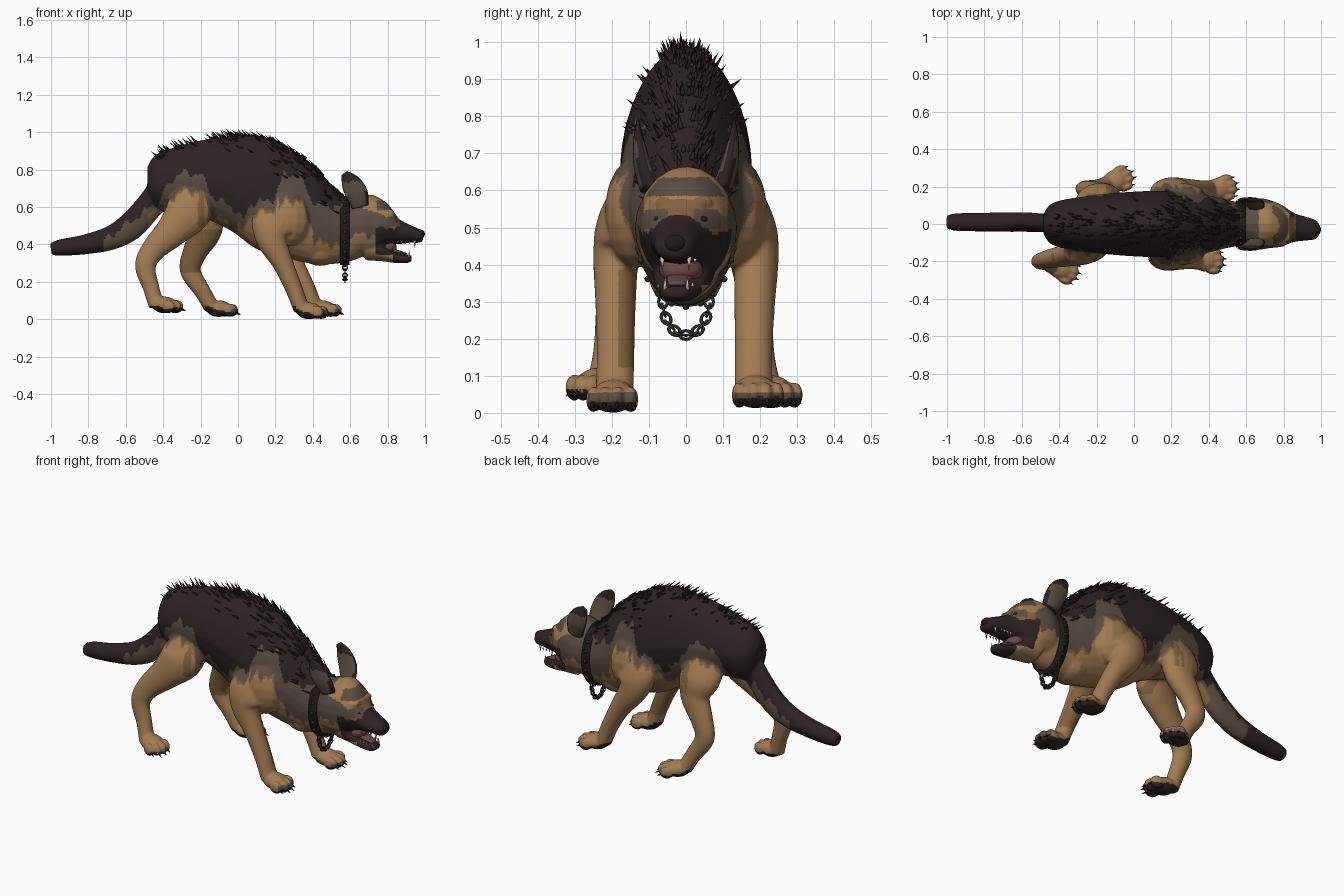
import bpy
import bmesh
import random
from math import sin, cos, pi, radians
from mathutils import Vector, Matrix

cube = bpy.data.objects.get("Cube")
if cube:
    bpy.data.objects.remove(cube, do_unlink=True)
random.seed(4)
Y, Z = Vector((0, 1, 0)), Vector((0, 0, 1))
PINCH = .17


def material(name, r, g, b):
    mat = bpy.data.materials.new(name)
    mat.use_nodes = True
    mat.diffuse_color = (r, g, b, 1)
    bsdf = next(n for n in mat.node_tree.nodes if n.type == "BSDF_PRINCIPLED")
    bsdf.inputs["Base Color"].default_value = (r, g, b, 1)
    bsdf.inputs["Roughness"].default_value = 0.8
    return mat


dark = material("dark fur", .027, .016, .017)
grey = material("grey fur", .105, .075, .055)
ochre = material("ochre fur", .22, .12, .045)
tan = material("tan fur", .36, .2, .085)
black = material("black leather", .014, .011, .011)
flesh = material("mouth flesh", .15, .065, .058)
ivory = material("ivory teeth", .6, .53, .4)
steel = material("dark steel", .03, .025, .025)
DARK, GREY, OCHRE, TAN = range(4)
coat_mats = [dark, grey, ochre, tan]


def make(name, bm, *mats):
    bmesh.ops.recalc_face_normals(bm, faces=bm.faces)
    mesh = bpy.data.meshes.new(name)
    bm.to_mesh(mesh)
    bm.free()
    for mat in mats:
        mesh.materials.append(mat)
    mesh.shade_smooth()
    obj = bpy.data.objects.new(name, mesh)
    bpy.context.scene.collection.objects.link(obj)
    return obj


def spline(points, steps=5):
    rows = [Vector(p) for p in points]
    rows = [rows[0]] + rows + [rows[-1]]
    path = []
    for a, b, c, d in zip(rows, rows[1:], rows[2:], rows[3:]):
        for k in range(steps):
            t = k / steps
            path.append((b * 2 + (c - a) * t + (a * 2 - b * 5 + c * 4 - d) * t * t
                         + (b * 3 - a - c * 3 + d) * t ** 3) * .5)
    return path + [rows[-1]]


def loft(bm, points, upright=False, sides=20, pinch=0.0):
    """Skin oval rings; each point is x, y, z, half width, half height."""
    path = spline(points)
    rings = []
    for i, p in enumerate(path):
        step = path[min(i + 1, len(path) - 1)] - path[max(i - 1, 0)]
        up = Z if upright else Vector(step[:3]).cross(Y).normalized()
        ring = []
        for k in range(sides):
            a = k * 2 * pi / sides
            width = p[3] * (1 - pinch * max(0, sin(a)))
            ring.append(bm.verts.new(Vector(p[:3]) + Y * width * cos(a) + up * p[4] * sin(a)))
        rings.append(ring)
    for lower, upper in zip(rings, rings[1:]):
        for k in range(sides):
            n = (k + 1) % sides
            bm.faces.new((lower[k], lower[n], upper[n], upper[k]))
    bm.faces.new(rings[0])
    bm.faces.new(rings[-1])
    return path


def ball(bm, loc, size, yaw=0.0):
    mat = Matrix.Translation(loc) @ Matrix.Rotation(yaw, 4, "Z") @ Matrix.Diagonal((*size, 1))
    bmesh.ops.create_uvsphere(bm, u_segments=14, v_segments=9, radius=1, matrix=mat)


def spike(bm, base, direction, radius, length):
    direction = Vector(direction).normalized()
    turn = direction.to_track_quat("Z", "Y").to_matrix().to_4x4()
    bmesh.ops.create_cone(bm, cap_ends=True, segments=5, radius1=radius, radius2=0, depth=length,
                          matrix=Matrix.Translation(Vector(base) + direction * length * .45) @ turn)


coat, claws = bmesh.new(), bmesh.new()


def paw(x, y, ground, yaw):
    yaw = radians(yaw)
    fwd, side = Vector((cos(yaw), sin(yaw), 0)), Vector((-sin(yaw), cos(yaw), 0))
    heel = Vector((x, y, ground))
    ball(coat, heel + fwd * .04 + Z * .045, (.07, .06, .045), yaw)
    for k in (-1.5, -.5, .5, 1.5):
        toe = heel + fwd * (.108 - .01 * k * k) + side * k * .034
        ball(coat, toe + Z * .036, (.04, .02, .036), yaw)
        spike(claws, toe + fwd * .03 + Z * .024, fwd - Z * .5, .007, .03)


# Torso and neck, then the skull, lower jaw and tail
torso = loft(coat, [(-.485, 0, .745, .05, .07), (-.43, 0, .735, .115, .15), (-.25, 0, .755, .15, .19),
                    (-.05, 0, .73, .17, .25), (.1, 0, .68, .177, .305), (.25, 0, .63, .175, .3),
                    (.4, 0, .56, .152, .265), (.5, 0, .505, .128, .21), (.6, 0, .475, .112, .165),
                    (.68, 0, .48, .1, .14)], upright=True, sides=28, pinch=PINCH)
loft(coat, [(.56, 0, .48, .1, .13), (.61, 0, .49, .122, .15), (.66, 0, .497, .138, .157),
            (.72, 0, .5, .13, .165),
            (.79, -.01, .505, .112, .122), (.83, -.015, .49, .09, .09), (.865, -.02, .468, .075, .066),
            (.92, -.025, .457, .064, .048), (.97, -.03, .446, .052, .037), (.99, -.03, .445, .03, .022)],
     upright=True)
loft(coat, [(.68, 0, .40, .09, .085), (.77, -.01, .365, .078, .055), (.84, -.017, .33, .058, .029),
            (.9, -.025, .322, .048, .022), (.928, -.027, .326, .03, .017)], upright=True)
loft(coat, [(-.38, 0, .71, .06, .09), (-.47, .005, .61, .05, .075), (-.57, .01, .5, .052, .075),
            (-.68, .01, .435, .052, .065), (-.82, .01, .4, .05, .053), (-.95, .01, .383, .047, .044),
            (-1, .01, .375, .035, .032)])

# Legs: each stands in its own pose of the stalking stride
loft(coat, [(.28, -.09, .68, .06, .08), (.2, -.16, .53, .075, .125), (.18, -.187, .43, .063, .085),
            (.24, -.19, .3, .055, .056), (.3, -.19, .16, .051, .046), (.34, -.193, .05, .052, .042)])
paw(.34, -.193, 0, -4)
loft(coat, [(.28, .09, .68, .06, .08), (.21, .16, .53, .075, .125), (.21, .187, .43, .063, .085),
            (.3, .185, .29, .055, .056), (.37, .182, .16, .051, .046), (.41, .183, .06, .052, .042)])
paw(.41, .182, .012, 8)
loft(coat, [(-.25, -.08, .71, .06, .1), (-.26, -.135, .59, .075, .125), (-.35, -.165, .475, .062, .09),
            (-.45, -.185, .375, .05, .066), (-.495, -.2, .285, .043, .056), (-.465, -.21, .17, .04, .044),
            (-.435, -.225, .07, .045, .042)])
paw(-.43, -.22, .032, -24)
loft(coat, [(-.22, .08, .71, .06, .1), (-.19, .135, .59, .075, .12), (-.175, .16, .475, .062, .09),
            (-.23, .18, .36, .05, .066), (-.255, .19, .26, .043, .056), (-.19, .2, .15, .04, .044),
            (-.14, .215, .06, .045, .042)])
paw(-.14, .215, .012, 20)

# Shoulder muscle, breastbone and brows
for s in (-1, 1):
    ball(coat, (.26, s * .135, .54), (.13, .085, .15))
    ball(coat, (.81, s * .05 - .013, .568), (.03, .035, .018))
ball(coat, (.44, 0, .36), (.1, .1, .075))

# Fuse the skin into one organic surface
rough = make("rough_skin", coat)
fuse = rough.modifiers.new("fuse", "REMESH")
fuse.mode, fuse.voxel_size = "VOXEL", .0085
soften = rough.modifiers.new("soften", "SMOOTH")
soften.factor, soften.iterations = .5, 2
bpy.context.view_layer.update()
skin = bpy.data.meshes.new_from_object(rough.evaluated_get(bpy.context.evaluated_depsgraph_get()))
bpy.data.objects.remove(rough, do_unlink=True)

# Lower edge of the dark saddle along the body: x, z
saddle = [(-.6, .56), (-.43, .62), (-.36, .74), (-.31, .78), (-.2, .78), (-.14, .66), (-.03, .6),
          (.03, .53), (.07, .62), (.19, .64), (.25, .78), (.34, .76), (.4, .62), (.55, .6), (.7, .55)]


def saddle_edge(x):
    for (a, za), (b, zb) in zip(saddle, saddle[1:]):
        if a <= x <= b:
            return za + (zb - za) * (x - a) / (b - a)
    return .56


def face_colour(x, y, z, ragged):
    if x < .83 and (z < .345 or x < .735 and z < .45 + ragged):   # chin and throat
        return TAN
    if x > .865 or z < .49 + ragged / 2 and x > .735:             # muzzle mask and lips
        return DARK
    if x > .8 and .5 < z < .55 and abs(y + .015) > .035:          # eye sockets
        return GREY
    if x > .74 and .585 < z < .635 or x < .665 or abs(y) > .113:  # brow band and ruff
        return GREY
    return OCHRE if x > .83 or z < .53 else TAN


def coat_colour(p, n):
    x, y, z = p
    ragged = .014 * sin(x * 60) + .01 * sin(x * 131 + y * 40)
    if z < .07 and n.z < -.2:                        # paw pads
        return DARK
    if z < .055 and n.x > .3:                        # toe tips
        return GREY
    if x < -.48 and abs(y) < .08:                    # tail
        return GREY if x > -.72 and z < .93 + .71 * x + ragged else DARK
    if x > .6:
        return face_colour(x, y, z, ragged)
    if .12 < z < .44 and y < 0 < x and abs(y) > .12 and n.y > .1:   # inner foreleg
        return OCHRE
    if .25 < z < .48 and x < 0 < y and n.y < -.3:    # inner far thigh
        return OCHRE
    along = x - (.06 if y > 0 and x < 0 else 0)
    edge = saddle_edge(along) + ragged
    depth = .2 if x > .4 else .13 if x > .22 else .05 if x > 0 else .09
    if z > edge:
        return DARK
    if z > edge - depth and abs(y) > .04:
        return GREY
    front_thigh = -.21 < along + ragged < -.16 and z > .5
    return OCHRE if front_thigh or z > edge - depth - .015 else TAN


skin.materials.clear()
for mat in coat_mats:
    skin.materials.append(mat)
for face in skin.polygons:
    face.material_index = coat_colour(face.center, face.normal)
skin.shade_smooth()
skin.name = "coat"
bpy.context.scene.collection.objects.link(bpy.data.objects.new("coat", skin))
make("claws", claws, black)

# Hackles: short bristles on the spine, longer locks over the withers
hackles = bmesh.new()
for i in range(380):
    withers = i % 2 == 0
    p = random.choice(torso[23:38] if withers else torso[5:38])
    a = max(-1.1, min(1.1, random.gauss(0, .55 if withers else .3)))
    normal = Vector((0, sin(a) / p[3], cos(a) / p[4])).normalized()
    base = Vector((p[0] + random.uniform(-.02, .02), p[3] * sin(a) * (1 - PINCH * cos(a)),
                   p[4] * cos(a) + p[2] - .008))
    spike(hackles, base, normal * random.uniform(.1, .9) + Vector((-.8, 0, .2)),
          .007, random.uniform(.035, .075))
make("hackles", hackles, dark)

# Ears turned outward, and eyes
for side, s in (("near", -1), ("far", 1)):
    bm = bmesh.new()
    loft(bm, [(.655, s * .095, .6, .03, .045), (.635, s * .118, .67, .024, .06),
              (.6, s * .128, .735, .014, .05), (.568, s * .13, .782, .005, .018)], sides=16)
    ear = make(side + "_ear", bm, dark, grey)
    for f in ear.data.polygons:
        rim = abs(f.normal.y) < .6 or f.normal.x > .5
        f.material_index = 0 if rim or f.center.z > .735 else 1
    bm = bmesh.new()
    ball(bm, (.84, s * .06 - .015, .522), (.014, .013, .009))
    make(side + "_eye", bm, black)

# Nose, mouth lining, tongue and teeth
bm = bmesh.new()
ball(bm, (.973, -.03, .456), (.027, .033, .026))
make("nose", bm, black)
bm = bmesh.new()
ball(bm, (.8, -.013, .385), (.05, .06, .04))
loft(bm, [(.79, -.013, .37, .035, .01), (.85, -.018, .362, .034, .01), (.905, -.025, .347, .022, .006)],
     upright=True, sides=12)
make("mouth_and_tongue", bm, flesh)
bm = bmesh.new()
for s in (-1, 1):
    spike(bm, (.945, s * .036 - .028, .42), -Z, .008, .042)
    spike(bm, (.915, s * .03 - .026, .334), Z, .007, .038)
    for k in range(4):
        x = .855 + k * .02
        spike(bm, (x, s * .046 - .022, .416), -Z, .006, .016)
        spike(bm, (x - .015, s * .038 - .02, .342), Z, .006, .014)
make("teeth", bm, ivory)

# Studded collar
bm, studs = bmesh.new(), bmesh.new()
N = 40
bands = [[bm.verts.new((x, .125 * cos(k * 2 * pi / N), .467 + .178 * sin(k * 2 * pi / N)))
          for k in range(N)] for x in (.546, .596)]
for k in range(N):
    n = (k + 1) % N
    bm.faces.new((bands[0][k], bands[0][n], bands[1][n], bands[1][k]))
    if k % 2 == 0:
        a = k * 2 * pi / N
        ball(studs, (.571, .127 * cos(a), .467 + .18 * sin(a)), (.009, .009, .009))
collar = make("collar", bm, black)
collar.modifiers.new("thickness", "SOLIDIFY").thickness = .014
make("collar_studs", studs, steel)

# Chain loop of alternating links hanging from the collar
for k in range(13):
    a = pi * k / 12
    bpy.ops.mesh.primitive_torus_add(major_radius=.012, minor_radius=.0042, major_segments=12,
                                     minor_segments=6, location=(.572, .062 * cos(a), .3 - .09 * sin(a)))
    link = bpy.context.object
    link.name = "chain_link"
    link.matrix_world = (Matrix.Translation(link.location) @ Matrix.Rotation(-a, 4, "X")
                         @ Matrix.Rotation(pi / 2 * (k % 2), 4, "Z") @ Matrix.Rotation(pi / 2, 4, "Y")
                         @ Matrix.Diagonal((1.35, 1, 1, 1)))
    link.data.materials.append(steel)
    link.data.shade_smooth()
